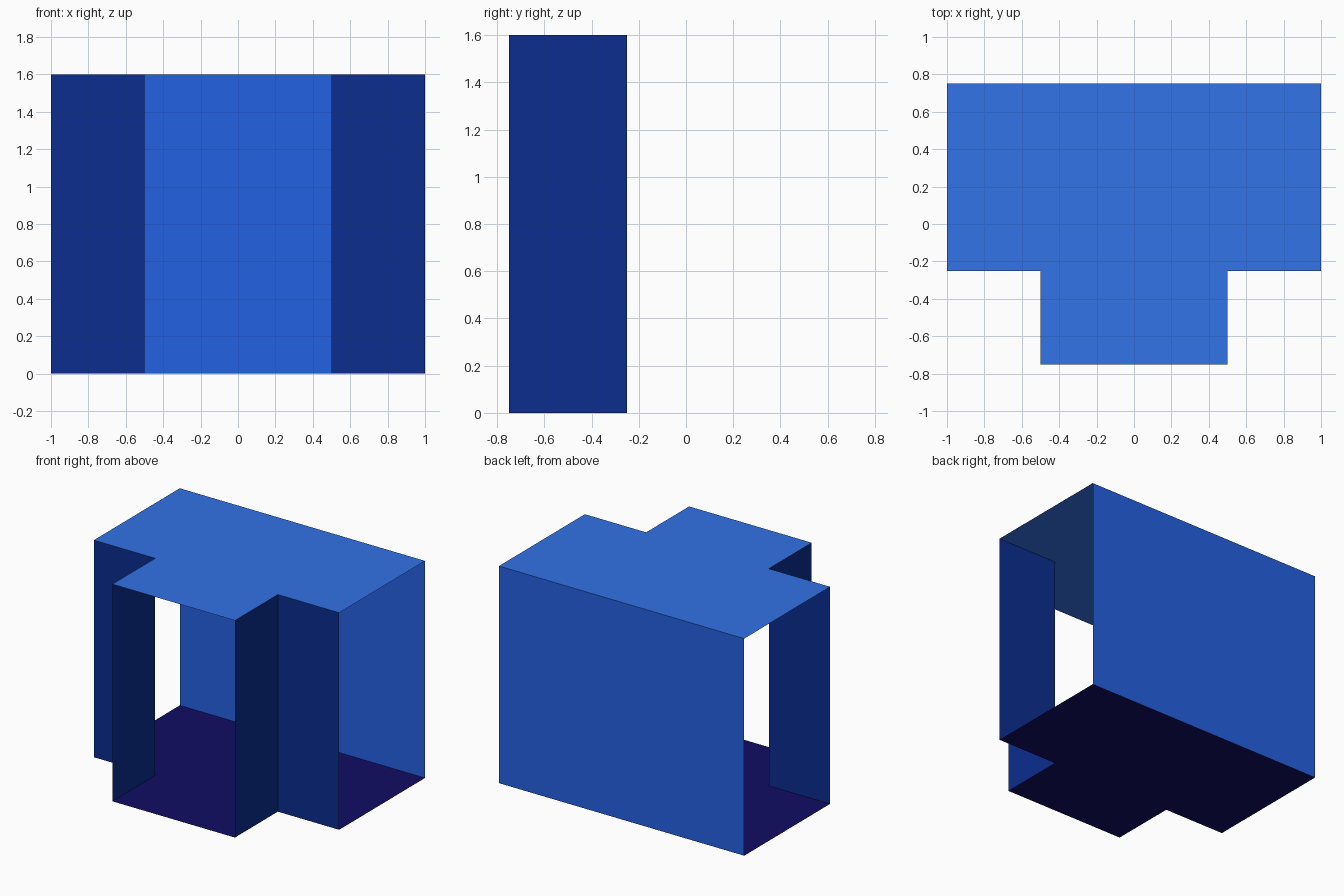
import bpy

if "Cube" in bpy.data.objects:
    bpy.data.objects.remove(bpy.data.objects["Cube"])

HEIGHT = 1.6

# T-shaped plan: wide rear, narrower front
PLAN = [(-1, 0.75), (-1, -0.25), (-0.5, -0.25), (-0.5, -0.75),
        (0.5, -0.75), (0.5, -0.25), (1, -0.25), (1, 0.75)]


def material(name, r, g, b):
    mat = bpy.data.materials.new(name)
    linear = [((c / 255 + 0.055) / 1.055) ** 2.4 if c > 10 else c / 255 / 12.92
              for c in (r, g, b)]
    mat.diffuse_color = (*linear, 1)
    mat.use_nodes = True
    mat.node_tree.nodes["Principled BSDF"].inputs["Base Color"].default_value = mat.diffuse_color
    return mat


def add_object(name, verts, faces, mat):
    mesh = bpy.data.meshes.new(name)
    mesh.from_pydata(verts, [], faces)
    mesh.materials.append(mat)
    obj = bpy.data.objects.new(name, mesh)
    bpy.context.collection.objects.link(obj)
    return obj


def slab(name, z, mat, flip=False):
    """Flat sheet in the shape of the plan."""
    order = list(range(len(PLAN)))
    if flip:
        order.reverse()
    return add_object(name, [(x, y, z) for x, y in PLAN], [order], mat)


def wall(name, path, mat):
    """Upright sheet following a path in plan."""
    n = len(path)
    verts = [(x, y, z) for z in (0, HEIGHT) for x, y in path]
    faces = [(i, i + 1, n + i + 1, n + i) for i in range(n - 1)]
    return add_object(name, verts, faces, mat)


# Floor and roof
slab("floor", 0, material("floor_indigo", 17, 12, 100), flip=True)
slab("roof", HEIGHT, material("roof_blue", 50, 115, 231))

# Full-width back wall
wall("back_wall", [(1, 0.75), (-1, 0.75)], material("back_blue", 36, 97, 228))

# L-shaped front corner walls, mirrored left to right; ends and front stay open
corner = wall("front_corner_walls", [(0.5, -0.75), (0.5, -0.25), (1, -0.25)],
              material("corner_navy", 11, 45, 143))
mirror = corner.modifiers.new("mirror", 'MIRROR')
mirror.use_axis = (True, False, False)
mirror.use_mirror_merge = False
